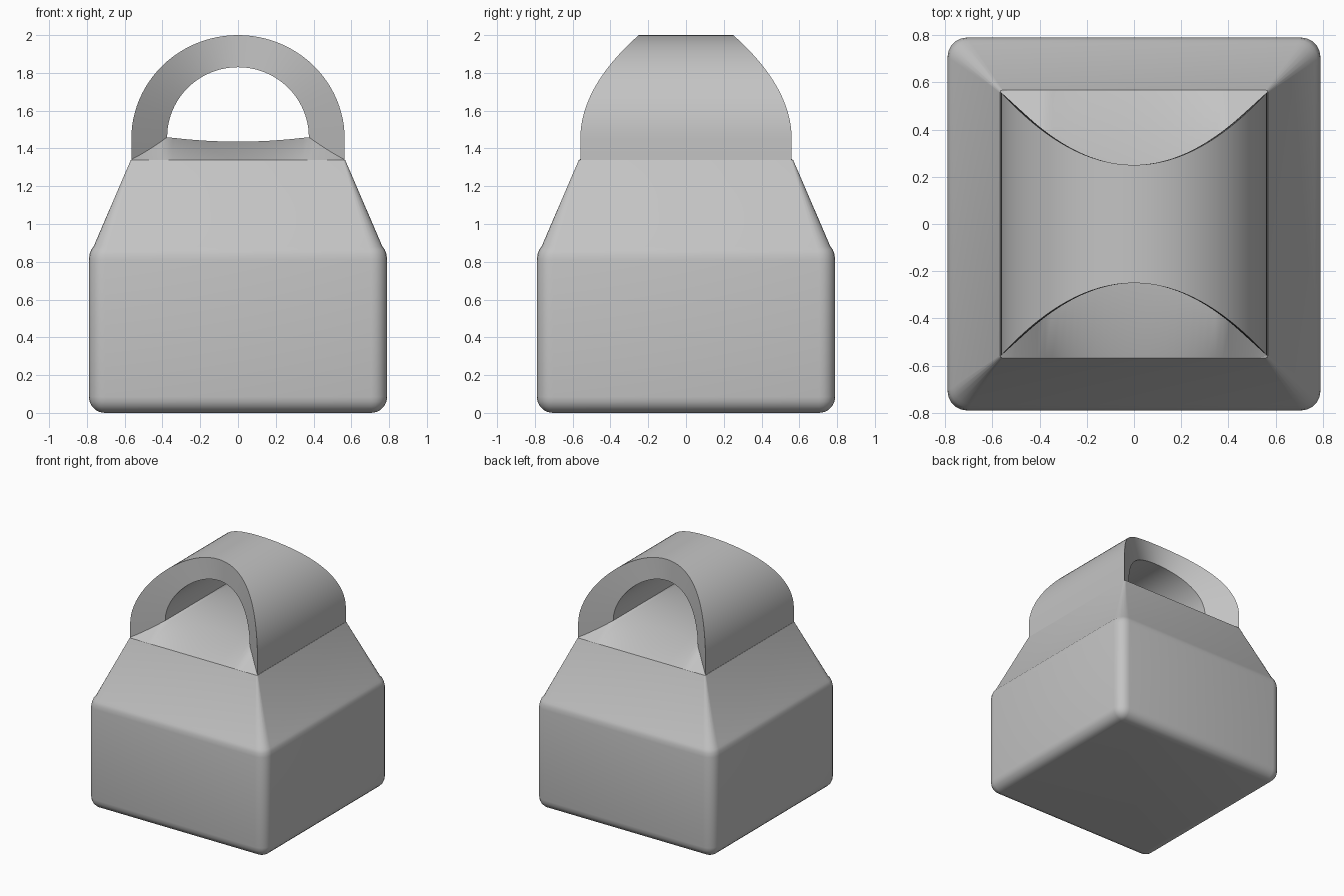
import bpy
import bmesh
from math import sin, cos, pi, radians, sqrt

cube = bpy.data.objects.get("Cube")
if cube:
    bpy.data.objects.remove(cube, do_unlink=True)

# Single plain grey
grey = bpy.data.materials.new("plain_grey")
grey.use_nodes = True
grey.diffuse_color = (0.55, 0.55, 0.55, 1)
grey.node_tree.nodes["Principled BSDF"].inputs["Base Color"].default_value = grey.diffuse_color


def finish(name, bm):
    bmesh.ops.recalc_face_normals(bm, faces=bm.faces)
    mesh = bpy.data.meshes.new(name)
    bm.to_mesh(mesh)
    bm.free()
    mesh.materials.append(grey)
    obj = bpy.data.objects.new(name, mesh)
    bpy.context.collection.objects.link(obj)
    bpy.ops.object.select_all(action="DESELECT")
    bpy.context.view_layer.objects.active = obj
    obj.select_set(True)
    bpy.ops.object.shade_smooth_by_angle(angle=radians(35))
    return obj


def bridge(bm, rows, closed):
    """Fill quads between neighbouring rows of vertices."""
    for a, b in zip(rows, rows[1:]):
        n = len(a)
        for i in range(n if closed else n - 1):
            j = (i + 1) % n
            bm.faces.new((a[i], a[j], b[j], b[i]))


def rounded_square(bm, half, radius, z, steps=5):
    """Loop of vertices around a square with rounded corners."""
    loop = []
    for k, (sx, sy) in enumerate(((1, 1), (-1, 1), (-1, -1), (1, -1))):
        for s in range(steps + 1):
            a = (k + s / steps) * pi / 2
            loop.append(bm.verts.new((sx * (half - radius) + radius * cos(a),
                                      sy * (half - radius) + radius * sin(a), z)))
    return loop


# Body: rounded box with a tapered shoulder
bm = bmesh.new()
HALF, ROUND = 0.79, 0.085
levels = []
for s in range(6):
    a = s / 5 * pi / 2
    inset = ROUND * (1 - sin(a))
    levels.append((HALF - inset, max(ROUND - inset, 0.012), ROUND * (1 - cos(a))))
levels += [(HALF, ROUND, 0.81), (0.786, ROUND, 0.84), (0.777, 0.08, 0.865),
           (0.765, 0.075, 0.88), (0.567, 0.012, 1.34)]
loops = [rounded_square(bm, *level) for level in levels]
bridge(bm, loops, True)
bm.faces.new(loops[0])
bm.faces.new(loops[-1])
finish("body", bm)


def depth(x):
    """Half depth of the handle, scooped in towards the middle."""
    return 0.25 + 0.97 * x * x


# Handle: broad arch with concave ends
bm = bmesh.new()
N = 48
outer = [(0.565, 1.34)]
inner = [(0.385, 1.40)]
for i in range(N + 1):
    a = pi * i / N
    outer.append((0.565 * cos(a), 1.45 + 0.55 * sin(a)))
    inner.append((0.375 * cos(a), 1.46 + 0.37 * sin(a)))
outer.append((-0.565, 1.34))
inner.append((-0.385, 1.40))


def rail(points, side):
    return [bm.verts.new((x, side * depth(x), z)) for x, z in points]


rails = [rail(outer, -1), rail(outer, 1), rail(inner, 1), rail(inner, -1)]
bridge(bm, rails + rails[:1], False)
finish("handle", bm)

# Saddle: raised floor under the handle, sloping to front and back
bm = bmesh.new()
rows = [[], [], [], []]
STEPS = 36
for i in range(STEPS + 1):
    x = 0.565 * (2 * i / STEPS - 1)
    if abs(x) < 0.375:
        top = 1.436 + 0.024 * (x / 0.375) ** 2
    else:
        top = 1.46 - 0.12 * (abs(x) - 0.375) / 0.19
    y = min(depth(x), 0.56)
    for row, (py, pz) in zip(rows, ((-0.565, 1.34), (-y, top), (y, top), (0.565, 1.34))):
        row.append(bm.verts.new((x, py, pz)))
bridge(bm, rows, False)
finish("saddle", bm)
